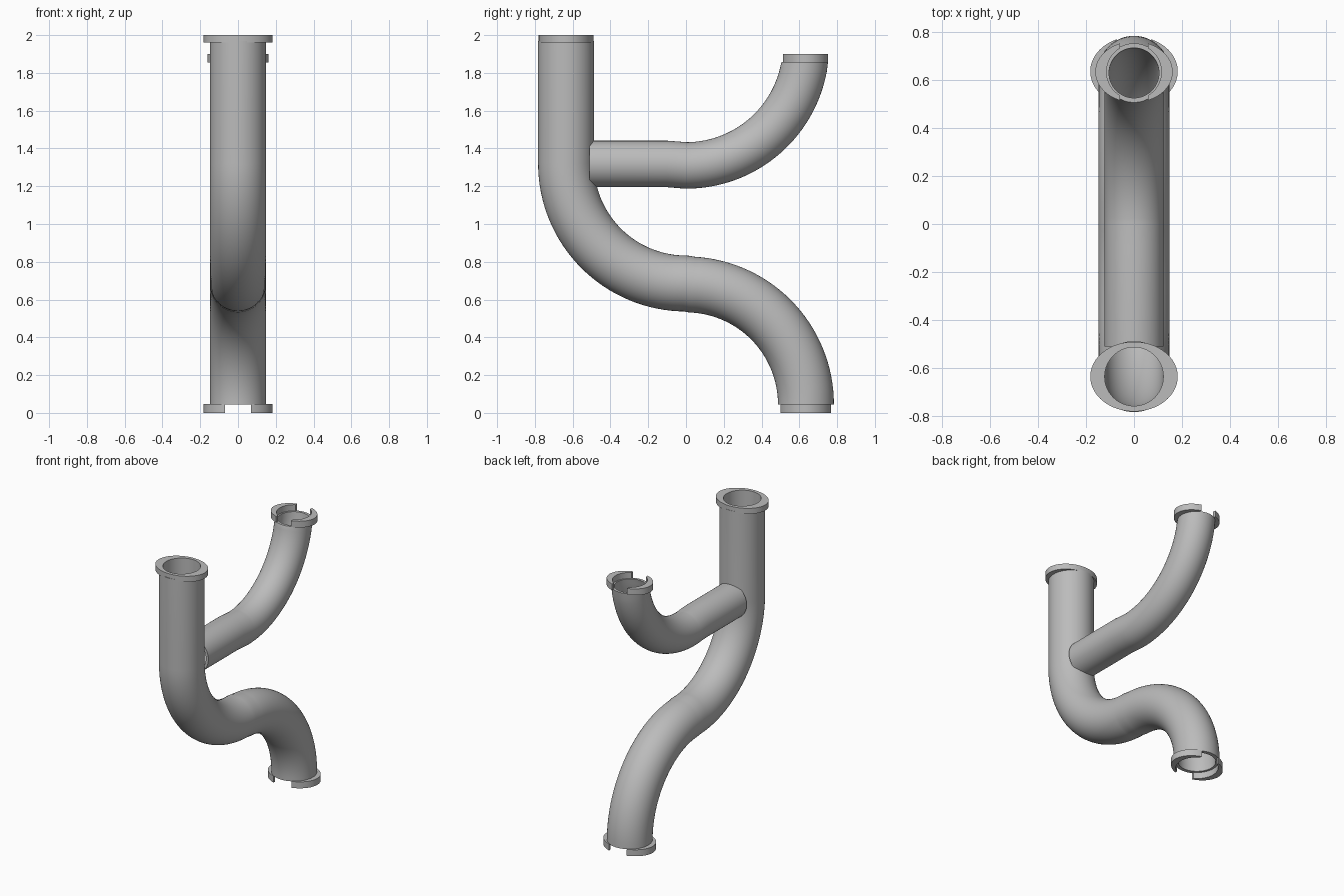
import bpy, bmesh, math
from mathutils import Vector

cube = bpy.data.objects.get("Cube")
if cube:
    bpy.data.objects.remove(cube)

SIDES = 64
BEND = 0.635          # centreline radius of every bend

grey = bpy.data.materials.new("pipe grey")
grey.use_nodes = True
grey.diffuse_color = (0.5, 0.5, 0.5, 1)
grey.node_tree.nodes["Principled BSDF"].inputs["Base Color"].default_value = (0.5, 0.5, 0.5, 1)


def finish(name, bm):
    bmesh.ops.recalc_face_normals(bm, faces=bm.faces)
    mesh = bpy.data.meshes.new(name)
    bm.to_mesh(mesh)
    bm.free()
    mesh.materials.append(grey)
    obj = bpy.data.objects.new(name, mesh)
    bpy.context.collection.objects.link(obj)
    bpy.ops.object.select_all(action='DESELECT')
    obj.select_set(True)
    bpy.context.view_layer.objects.active = obj
    bpy.ops.object.shade_smooth_by_angle(angle=math.radians(35))
    return obj


def arc(cz, start, end, steps=32):
    """Centreline bend around (y=0, z=cz), angles in degrees."""
    angles = [math.radians(start + (end - start) * i / steps) for i in range(steps + 1)]
    return [Vector((0, BEND * math.cos(a), cz + BEND * math.sin(a))) for a in angles]


def pipe(name, path, outer, inner):
    """Sweep a hollow round section along a path in the YZ plane."""
    bm = bmesh.new()
    rings = []
    for i, p in enumerate(path):
        t = (path[min(i + 1, len(path) - 1)] - path[max(i - 1, 0)]).normalized()
        if i == 0 or i == len(path) - 1:      # square ends
            t = Vector((0, round(t.y), round(t.z)))
        side, normal = Vector((1, 0, 0)), Vector((0, -t.z, t.y))
        pair = []
        for r in (outer, inner):
            pair.append([bm.verts.new(p + r * (math.cos(a) * side + math.sin(a) * normal))
                         for a in (math.tau * k / SIDES for k in range(SIDES))])
        rings.append(pair)

    def bridge(a, b):
        for k in range(SIDES):
            n = (k + 1) % SIDES
            bm.faces.new((a[k], a[n], b[n], b[k]))

    for r0, r1 in zip(rings, rings[1:]):
        bridge(r0[0], r1[0])
        bridge(r0[1], r1[1])
    for end in (rings[0], rings[-1]):         # rims
        bridge(end[0], end[1])
    return finish(name, bm)


def flange(name, y, z0, z1, rx, ry, hole, gap=0.0):
    """Oval collar with a round hole; a gap leaves two side lugs."""
    bm = bmesh.new()
    spans = [(0, math.tau)]
    if gap:
        spans = [(-math.pi / 2, math.pi / 2), (math.pi / 2, 3 * math.pi / 2)]
    for a0, a1 in spans:
        sections = []
        for k in range(SIDES + 1):
            f = k / SIDES
            corners = []
            for ax, ay in ((rx, ry), (hole, hole)):
                trim = math.asin(gap / ax) if gap else 0
                a = a0 + trim + (a1 - a0 - 2 * trim) * f
                corners.append((ax * math.cos(a), y + ay * math.sin(a)))
            (ox, oy), (ix, iy) = corners
            sections.append([bm.verts.new(c) for c in
                             ((ox, oy, z0), (ox, oy, z1), (ix, iy, z1), (ix, iy, z0))])
        for s, t in zip(sections, sections[1:]):
            for c in range(4):
                d = (c + 1) % 4
                bm.faces.new((s[c], s[d], t[d], t[c]))
        if gap:
            bm.faces.new(sections[0])
            bm.faces.new(sections[-1])
    bmesh.ops.remove_doubles(bm, verts=bm.verts, dist=0.0001)
    return finish(name, bm)


# Main pipe: straight drop, then an S bend down to the foot
main_path = [Vector((0, -BEND, 1.97))] + arc(1.32, 180, 270) + arc(0.045, 90, 0)[1:]
pipe("main_pipe", main_path, 0.148, 0.122)

# Branch pipe: straight run from the main pipe, then a bend upward
branch_path = [Vector((0, -0.51, 1.318)), Vector((0, -0.1, 1.318))] + arc(1.945, 270, 352)
pipe("branch_pipe", branch_path, 0.123, 0.104)

# Collars on the three openings
flange("top_flange", -BEND, 1.96, 2.0, 0.182, 0.145, 0.122)
flange("bottom_lugs", BEND, 0.0, 0.046, 0.182, 0.145, 0.138, gap=0.07)
flange("branch_lugs", 0.633, 1.855, 1.9, 0.161, 0.127, 0.114, gap=0.058)
